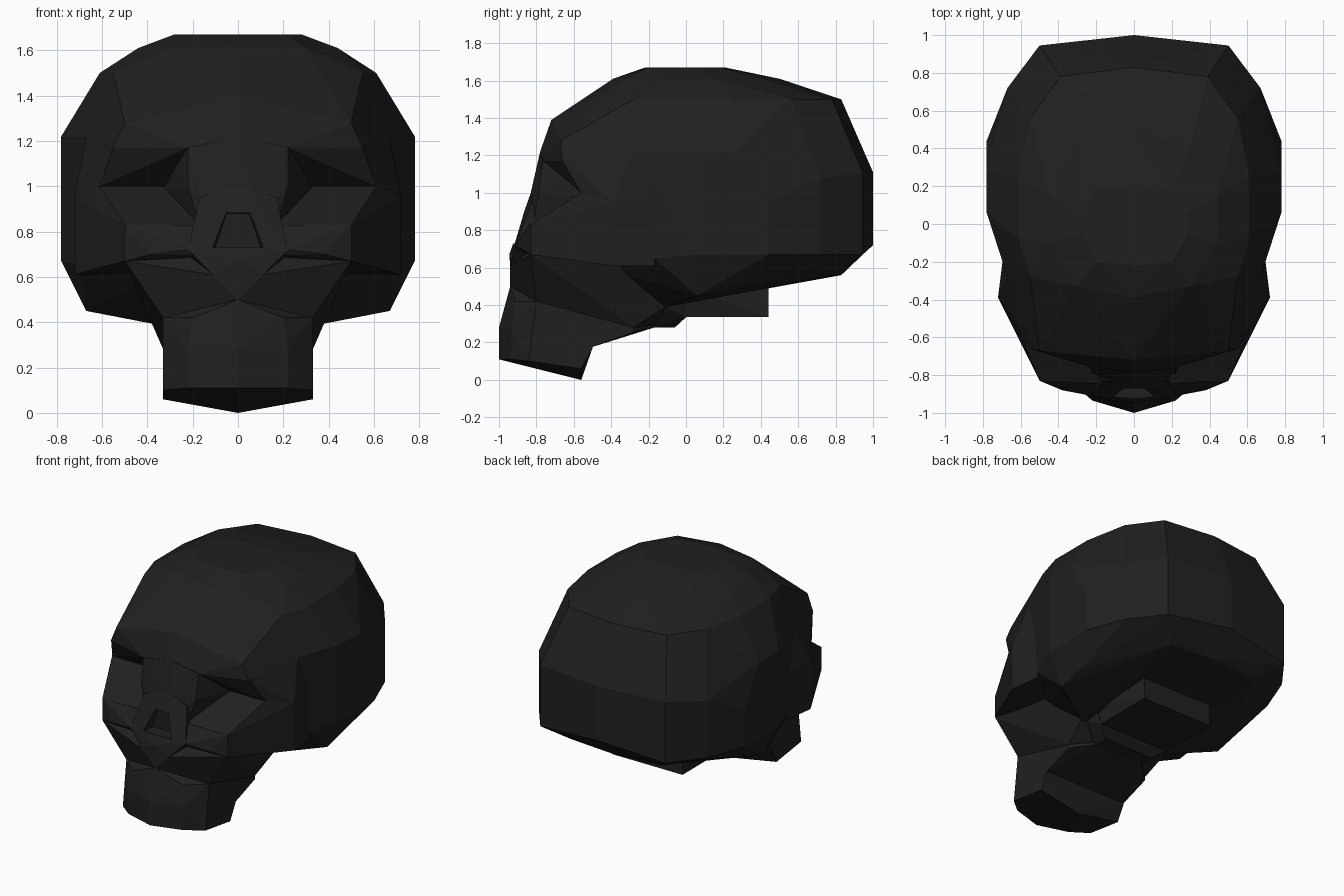
import bpy
import bmesh

bone = bpy.data.materials.new("charcoal_black")
bone.diffuse_color = (0.0145, 0.0145, 0.0145, 1)


def hull(name, points, sides=(1, -1)):
    """Faceted solid spanned by the right-half corner points and their mirror."""
    bm = bmesh.new()
    for s in sides:
        for x, y, z in points:
            if x > 0 or s == sides[0]:
                bm.verts.new((x * s, y, z))
    res = bmesh.ops.convex_hull(bm, input=bm.verts[:])
    junk = {g for g in res["geom_interior"] + res["geom_unused"]
            if isinstance(g, bmesh.types.BMVert)}
    junk |= {v for v in bm.verts if not v.link_faces}
    bmesh.ops.delete(bm, geom=list(junk), context='VERTS')
    bmesh.ops.dissolve_limit(bm, angle_limit=0.02, verts=bm.verts[:], edges=bm.edges[:])
    bmesh.ops.recalc_face_normals(bm, faces=bm.faces[:])
    me = bpy.data.meshes.new(name)
    bm.to_mesh(me)
    bm.free()
    me.materials.append(bone)
    ob = bpy.data.objects.new(name, me)
    bpy.context.collection.objects.link(ob)
    return ob


def pair(name, points):
    hull(name + "_right", points, (1,))
    hull(name + "_left", points, (-1,))


# Braincase: crown, sides, back and base
crown = [(0, -.22, 1.67), (.2, -.2, 1.67), (.28, -.06, 1.67), (.28, .06, 1.67),
         (.2, .19, 1.67), (0, .21, 1.67), (0, -.39, 1.61), (.3, -.33, 1.61),
         (.44, -.1, 1.61), (.44, .15, 1.61), (.3, .42, 1.61), (0, .5, 1.61),
         (.55, -.28, 1.5), (.61, -.08, 1.5), (.61, .25, 1.5), (.55, .56, 1.5),
         (.39, .78, 1.5), (0, .83, 1.5)]
sides = [(.67, -.28, 1.22), (.78, .06, 1.22), (.78, .28, 1.22), (.78, .44, .95),
         (.78, .44, .67), (.78, .06, .67), (.69, -.2, .95), (.69, -.17, .65),
         (.67, .72, 1.08), (.67, .72, .67), (.5, .945, 1.11), (.5, .945, .67),
         (0, 1, 1.11), (0, 1, .72)]
base = [(0, .83, .56), (.35, .8, .56), (.45, .44, .5), (.67, .25, .5),
        (.67, .06, .45), (.36, -.11, .39), (.35, -.45, .6), (.4, -.46, 1.0)]
hull("cranium", crown + sides + base)

# Neck socket under the braincase, and the throat in front of it
hull("neck_base", [(.28, 0, .335), (.28, .44, .335), (.33, 0, .5), (.28, .44, .56)])
hull("throat", [(.2, -.06, .28), (.2, -.17, .28), (.28, 0, .335), (.33, -.17, .42),
                (.33, 0, .45)])

# Forehead with the overhanging brow, sloping back to the socket crease
hull("forehead", [(0, -.39, 1.61), (.3, -.33, 1.61), (.55, -.28, 1.5), (0, -.72, 1.39),
                  (.5, -.67, 1.28), (0, -.78, 1.22), (.22, -.76, 1.17),
                  (.55, -.66, 1.17), (.67, -.28, 1.22), (.33, -.54, 1.0),
                  (.61, -.56, 1.0)])

# Outer walls of the eye sockets
pair("temple", [(.55, -.65, 1.17), (.61, -.56, 1.0), (.67, -.28, 1.22),
                (.72, -.39, .95), (.69, -.15, .95), (.5, -.4, 1.0), (.5, -.4, 1.2)])

# Cheekbones, whose tops are the sloping socket floors
pair("cheekbone", [(.33, -.56, 1.0), (.61, -.56, 1.0), (.5, -.83, .83), (.17, -.83, .83),
                   (.72, -.39, .95), (.72, -.39, .61), (.69, -.15, .95),
                   (.69, -.17, .61), (.5, -.83, .67), (.17, -.82, .67),
                   (.35, -.3, .95), (.35, -.3, .62)])

# Lower cheek plates beside the nose
pair("cheek_plate", [(.17, -.84, .83), (.5, -.83, .83), (.5, -.83, .67), (.38, -.88, .7),
                     (.22, -.91, .72), (.15, -.91, .7), (.15, -.78, .83),
                     (.15, -.75, .67), (.45, -.75, .67)])

# Nose bridge between the sockets
hull("nose_bridge", [(0, -.78, 1.22), (.22, -.765, 1.17), (.22, -.79, 1.0), (.06, -.83, 1.0),
                     (.17, -.815, .95), (.17, -.815, .83), (.33, -.54, 1.12),
                     (.33, -.54, .98), (.25, -.5, 1.2), (.25, -.5, .83)])

# Nose: middle of the face with the nose opening cut into it
nose = hull("nose", [(.06, -.83, 1.0), (.17, -.825, .95), (.17, -.845, .83),
                     (.22, -.91, .72), (.11, -.94, .61), (0, -.945, .67),
                     (0, -.89, .78), (.15, -.7, .95), (.2, -.75, .65)])
cutter = hull("nose_cutter", [(.058, -.97, .89), (.118, -.97, .73), (.05, -.835, .88),
                              (.1, -.83, .73)])
cutter.hide_render = True
cutter.display_type = 'WIRE'
cut = nose.modifiers.new("nose_opening", 'BOOLEAN')
cut.operation = 'DIFFERENCE'
cut.solver = 'EXACT'
cut.object = cutter

# Upper jaw, tapering down and back under the cheeks
hull("upper_jaw", [(.11, -.94, .61), (0, -.94, .62), (.22, -.84, .69), (.5, -.83, .67),
                   (0, -.94, .5), (.33, -.8, .42), (.33, -.28, .28), (.47, -.4, .64),
                   (.42, -.14, .6), (.36, -.11, .39), (.2, -.15, .3)])

# Lower jaw: chin block and the thinner branch behind it
hull("chin", [(0, -.94, .5), (.2, -.91, .42), (.33, -.8, .42), (0, -1, .28),
              (.22, -.935, .28), (0, -1, .11), (.22, -.935, .11), (.33, -.84, .1),
              (.33, -.56, .06), (0, -.56, 0), (.33, -.5, .17), (0, -.5, .17),
              (.33, -.5, .4)])
hull("jaw_branch", [(.33, -.52, .17), (.33, -.28, .255), (.2, -.17, .28), (.33, -.52, .4),
                    (.33, -.28, .4), (.2, -.15, .4)])
